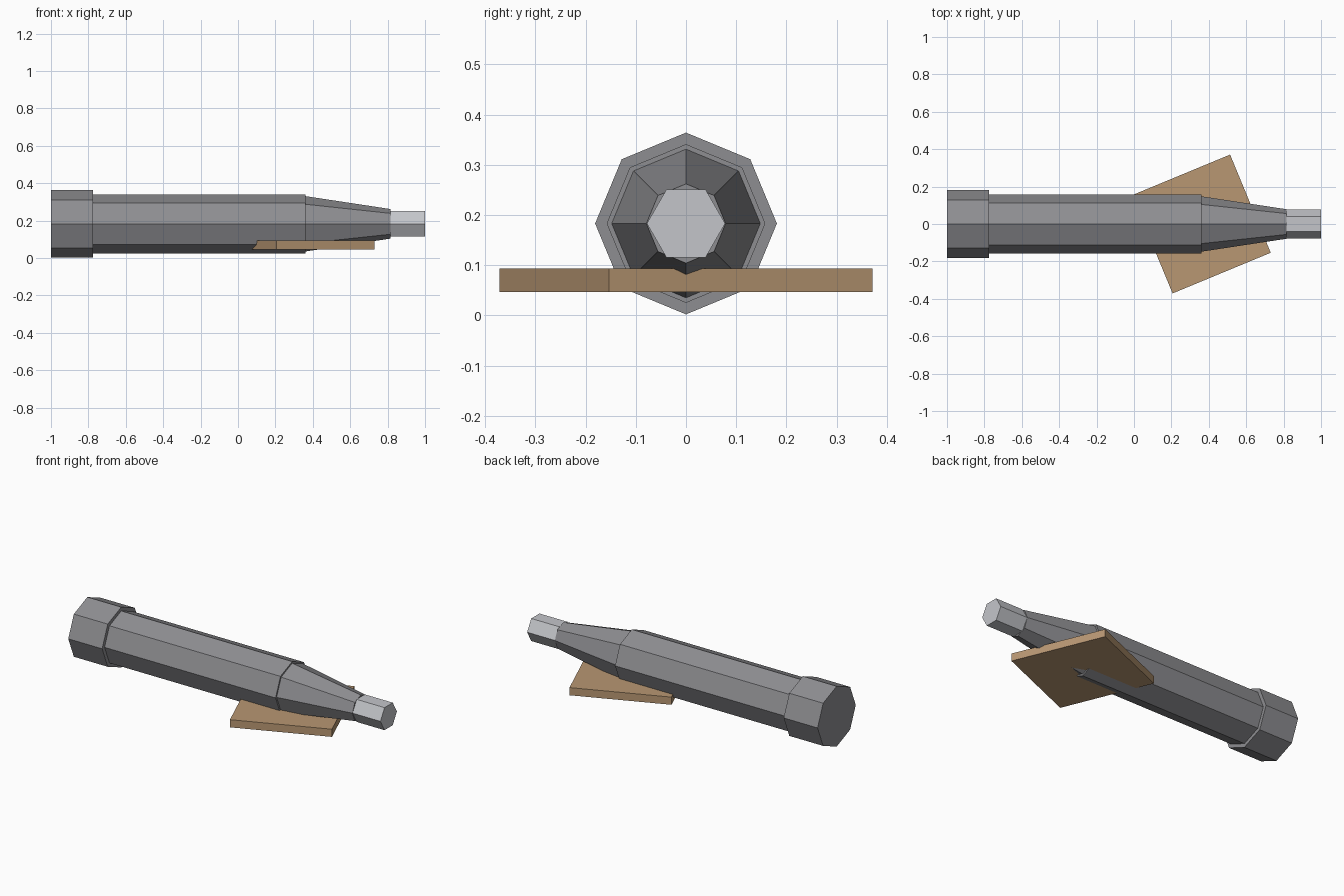
import bpy
from math import pi

cube = bpy.data.objects.get("Cube")
if cube:
    bpy.data.objects.remove(cube, do_unlink=True)

AXIS_Z = 0.183


def material(name, rgb):
    mat = bpy.data.materials.new(name)
    mat.use_nodes = True
    mat.diffuse_color = (*rgb, 1)
    mat.node_tree.nodes["Principled BSDF"].inputs["Base Color"].default_value = (*rgb, 1)
    return mat


dark_metal = material("dark metal", (0.27, 0.27, 0.285))
light_metal = material("light metal", (0.55, 0.56, 0.59))
wood = material("wood", (0.48, 0.31, 0.17))


def barrel_part(name, x0, x1, r0, r1, sides, mat):
    """Faceted tube lying along x, with a corner pointing up or sideways."""
    bpy.ops.mesh.primitive_cone_add(
        vertices=sides, radius1=r0, radius2=r1, depth=x1 - x0,
        location=((x0 + x1) / 2, 0, AXIS_Z), rotation=(0, pi / 2, 0))
    obj = bpy.context.object
    obj.name = name
    obj.data.materials.append(mat)
    return obj


# Shaft: rear collar, main tube, tapered nose and hexagonal tip
barrel_part("rear_collar", -1, -0.775, 0.181, 0.181, 8, dark_metal)
barrel_part("main_tube", -0.775, 0.36, 0.158, 0.158, 8, dark_metal)
barrel_part("tapered_nose", 0.36, 0.815, 0.148, 0.079, 8, dark_metal)
barrel_part("hex_tip", 0.815, 1, 0.078, 0.078, 6, light_metal)

# Square wooden plate under the nose, turned on the spot
bpy.ops.mesh.primitive_cube_add(size=1, location=(0.36, 0, 0.07),
                                rotation=(0, 0, pi / 8))
plate = bpy.context.object
plate.name = "wooden_plate"
plate.scale = (0.568, 0.568, 0.046)
plate.data.materials.append(wood)
